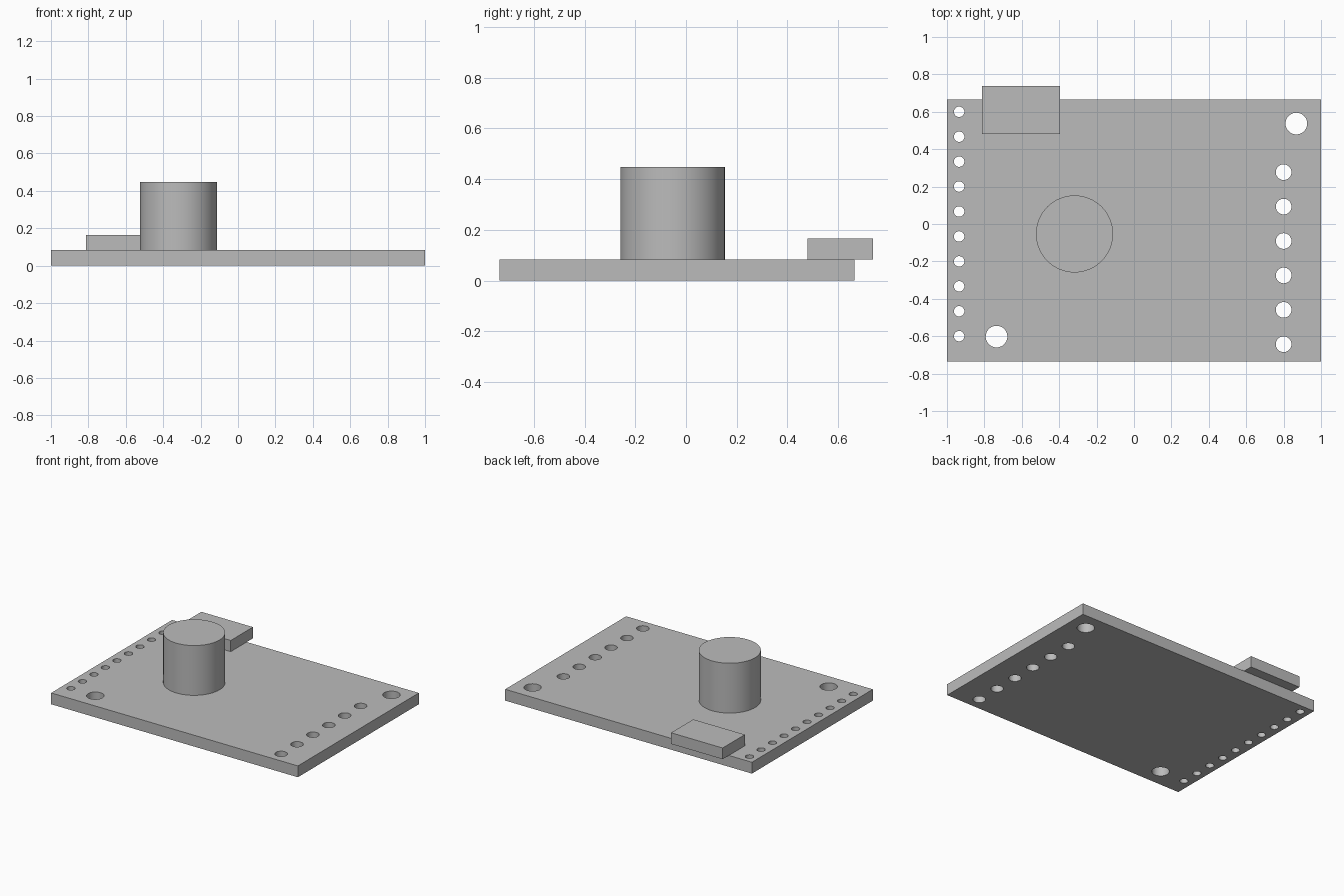
import bpy
import math

cube = bpy.data.objects.get("Cube")
if cube:
    bpy.data.objects.remove(cube, do_unlink=True)

# One plain grey for every part
grey = bpy.data.materials.new("plain grey")
grey.use_nodes = True
grey.diffuse_color = (0.5, 0.5, 0.5, 1)
grey.node_tree.nodes["Principled BSDF"].inputs["Base Color"].default_value = (0.5, 0.5, 0.5, 1)


def finish(name):
    obj = bpy.context.object
    obj.name = name
    bpy.ops.object.transform_apply(location=False, rotation=False, scale=True)
    obj.data.materials.append(grey)
    return obj


def box(name, low, high):
    centre = [(a + b) / 2 for a, b in zip(low, high)]
    bpy.ops.mesh.primitive_cube_add(size=1, location=centre)
    bpy.context.object.scale = [b - a for a, b in zip(low, high)]
    return finish(name)


def cylinder(name, x, y, radius, bottom, top, sides):
    bpy.ops.mesh.primitive_cylinder_add(
        vertices=sides, radius=radius, depth=top - bottom,
        location=(x, y, (bottom + top) / 2))
    return finish(name)


def smooth(obj):
    bpy.ops.object.select_all(action='DESELECT')
    obj.select_set(True)
    bpy.context.view_layer.objects.active = obj
    bpy.ops.object.shade_smooth_by_angle(angle=math.radians(30))


THICK = 0.083
board = box("circuit_board", (-1, -0.735, 0), (1, 0.665, THICK))

# Pin holes along both short sides, plus two mounting holes
holes = [(-0.935, 0.6 - i * 0.1333, 0.028) for i in range(10)]
holes += [(0.8, 0.277 - i * 0.184, 0.042) for i in range(6)]
holes += [(0.868, 0.537, 0.058), (-0.735, -0.602, 0.058)]
cutters = [cylinder("hole_cutter", x, y, r, -0.1, 0.2, 32) for x, y, r in holes]
bpy.ops.object.select_all(action='DESELECT')
for c in cutters:
    c.select_set(True)
bpy.context.view_layer.objects.active = cutters[0]
bpy.ops.object.join()
cutter = bpy.context.object
cutter.hide_render = True

cut = board.modifiers.new("holes", 'BOOLEAN')
cut.operation = 'DIFFERENCE'
cut.solver = 'EXACT'
cut.object = cutter
bpy.context.view_layer.objects.active = board
bpy.ops.object.modifier_apply(modifier=cut.name)
bpy.data.objects.remove(cutter, do_unlink=True)
smooth(board)

# Connector overhanging the back edge
box("edge_connector", (-0.813, 0.48, THICK), (-0.395, 0.737, 0.165))

# Tall round component
smooth(cylinder("round_component", -0.318, -0.053, 0.206, THICK, 0.448, 64))
